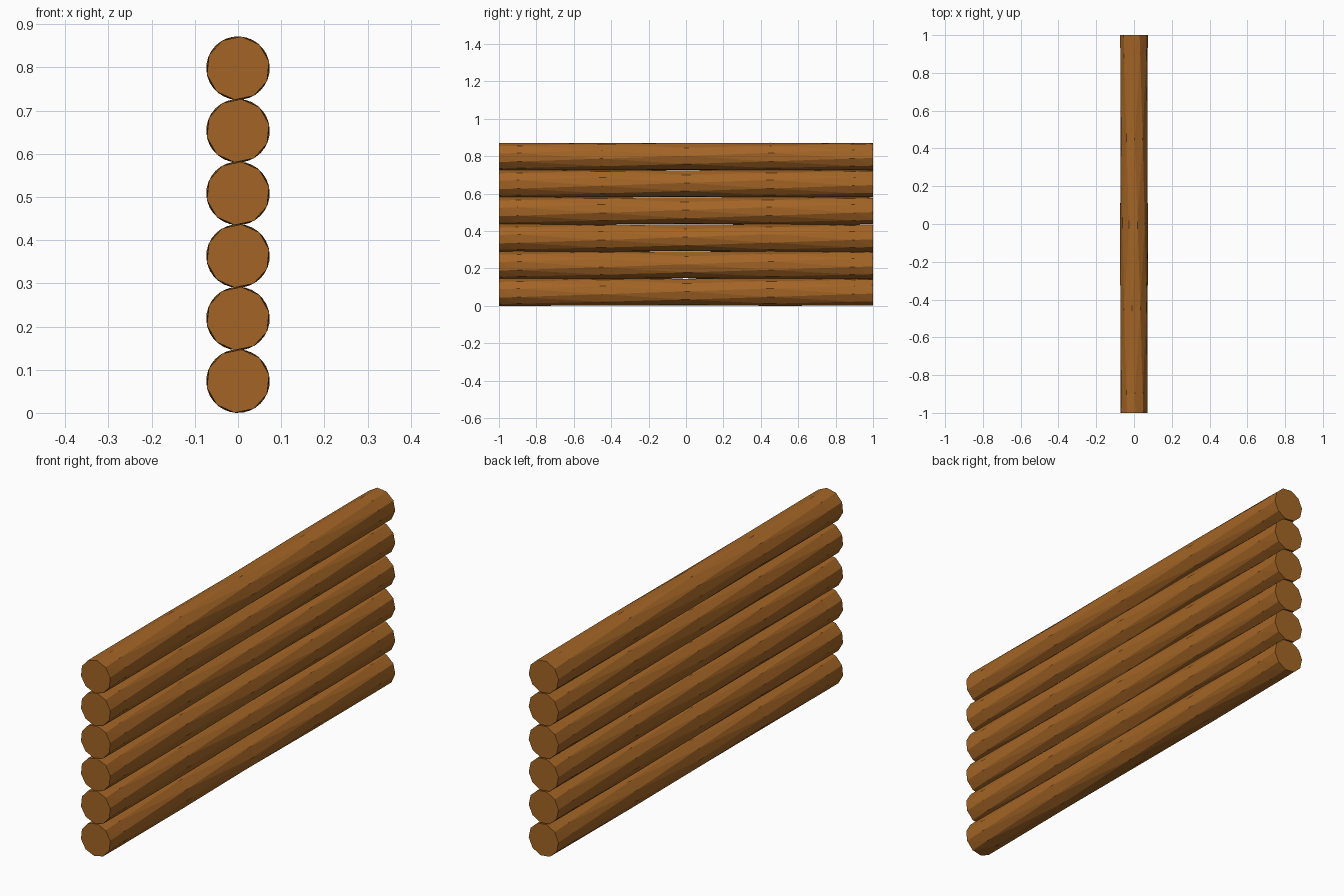
import bpy, bmesh, math

if "Cube" in bpy.data.objects:
    bpy.data.objects.remove(bpy.data.objects["Cube"])

SIDES = 10
RADIUS = 0.0735
SPACING = 0.145
COUNT = 6
TWIST = math.radians(54)
PHASE = math.radians(84)
ROWS = (-1, -0.9, -0.45, 0, 0.45, 0.9, 1)

wood = bpy.data.materials.new("brown_wood")
wood.diffuse_color = (0.37, 0.13, 0.019, 1)
wood.use_nodes = True
wood.node_tree.nodes["Principled BSDF"].inputs["Base Color"].default_value = wood.diffuse_color


def twisted_log(name, z):
    """Ten-sided log along y whose facets spiral from end to end."""
    bm = bmesh.new()
    rings = []
    for y in ROWS:
        start = PHASE + TWIST * (y + 1) / 2
        ring = []
        for i in range(SIDES):
            a = start + math.tau * i / SIDES
            ring.append(bm.verts.new((RADIUS * math.cos(a), y, RADIUS * math.sin(a))))
        rings.append(ring)
    # sides, split along the outward (convex) diagonal
    for r0, r1 in zip(rings, rings[1:]):
        for i in range(SIDES):
            j = (i + 1) % SIDES
            bm.faces.new((r0[i], r1[i], r0[j]))
            bm.faces.new((r0[j], r1[i], r1[j]))
    # end caps
    bm.faces.new(rings[0])
    bm.faces.new(rings[-1])
    bmesh.ops.recalc_face_normals(bm, faces=bm.faces)
    mesh = bpy.data.meshes.new(name)
    bm.to_mesh(mesh)
    bm.free()
    mesh.materials.append(wood)
    obj = bpy.data.objects.new(name, mesh)
    obj.location.z = z
    bpy.context.collection.objects.link(obj)


# stack of logs forming the wall
for n in range(COUNT):
    twisted_log(f"wall_log_{n + 1}", RADIUS + n * SPACING)
